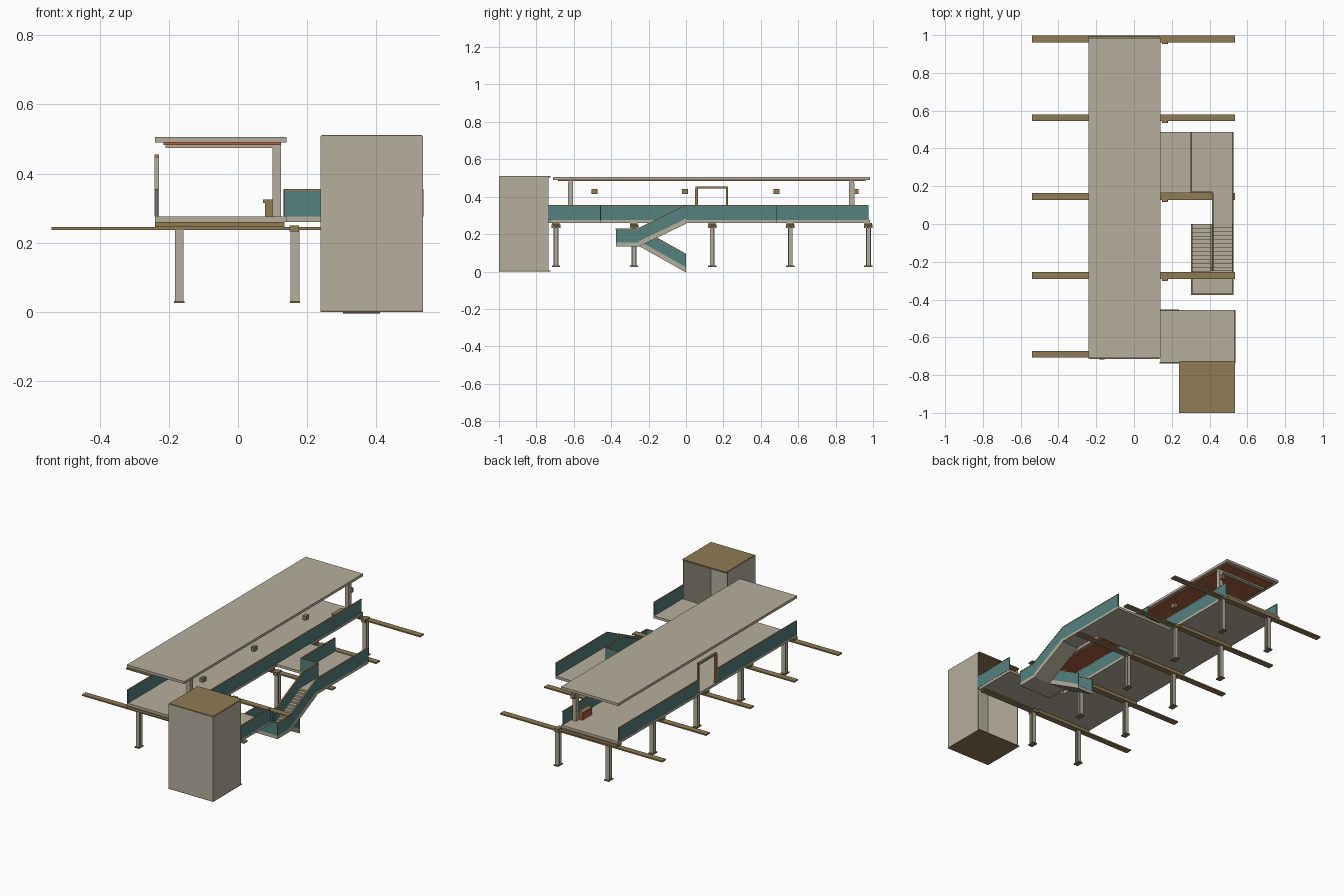
import bpy, bmesh
from mathutils import Vector

if "Cube" in bpy.data.objects:
    bpy.data.objects.remove(bpy.data.objects["Cube"])


def material(name, r, g, b):
    m = bpy.data.materials.new(name)
    m.use_nodes = True
    m.diffuse_color = (r, g, b, 1)
    m.node_tree.nodes["Principled BSDF"].inputs["Base Color"].default_value = (r, g, b, 1)
    return m


BEIGE = material("beige concrete", 0.47, 0.43, 0.34)
BROWN = material("brown timber", 0.28, 0.20, 0.09)
TEAL = material("teal glass", 0.09, 0.22, 0.205)
ORANGE = material("orange panel", 0.42, 0.115, 0.05)


def finish(name, bm, mat):
    bmesh.ops.recalc_face_normals(bm, faces=bm.faces)
    mesh = bpy.data.meshes.new(name)
    bm.to_mesh(mesh)
    bm.free()
    mesh.materials.append(mat)
    obj = bpy.data.objects.new(name, mesh)
    bpy.context.collection.objects.link(obj)
    return obj


def boxes(name, mat, *spans):
    """Join boxes, each given as (x0, x1), (y0, y1), (z0, z1)."""
    bm = bmesh.new()
    for span in spans:
        lo, hi = (Vector(c) for c in zip(*span))
        made = bmesh.ops.create_cube(bm, size=1)["verts"]
        bmesh.ops.scale(bm, vec=hi - lo, verts=made)
        bmesh.ops.translate(bm, vec=(lo + hi) / 2, verts=made)
    return finish(name, bm, mat)


def extrude_x(name, mat, outline, x0, x1):
    """Extrude a (y, z) outline from x0 to x1."""
    bm = bmesh.new()
    face = bm.faces.new([bm.verts.new((x0, y, z)) for y, z in outline])
    ext = bmesh.ops.extrude_face_region(bm, geom=[face])["geom"]
    verts = [v for v in ext if isinstance(v, bmesh.types.BMVert)]
    bmesh.ops.translate(bm, vec=(x1 - x0, 0, 0), verts=verts)
    return finish(name, bm, mat)


def around(c, half):
    return (c - half, c + half)


T = 0.003   # half thickness of a railing
H = 0.075   # railing height
FLOOR = 0.275


def rail_y(name, x, y0, y1, z0=FLOOR, z1=None, h=H):
    """Railing running along y, sloped when the end heights differ."""
    z1 = z0 if z1 is None else z1
    cap = 0.005
    extrude_x(name + "_panel", TEAL,
              [(y0, z0), (y1, z1), (y1, z1 + h), (y0, z0 + h)], x - T, x + T)
    extrude_x(name + "_cap", BROWN,
              [(y0, z0 + h), (y1, z1 + h), (y1, z1 + h + cap), (y0, z0 + h + cap)],
              x - T - 0.001, x + T + 0.001)


def rail_x(name, y, x0, x1, z=FLOOR, h=H):
    boxes(name + "_panel", TEAL, ((x0, x1), around(y, T), (z, z + h)))
    boxes(name + "_cap", BROWN, ((x0, x1), around(y, T + 0.001), (z + h, z + h + 0.005)))


# Support bents: long beam, cross beam and two columns each
for i in range(5):
    y = -0.69 + i * 0.4175
    boxes(f"long_beam_{i}", BROWN, ((-0.54, 0.535), around(y, 0.018), (0.237, 0.245)))
    boxes(f"cross_beam_{i}", BROWN, ((-0.24, 0.135), around(y - 0.006, 0.02), (0.245, 0.26)))
    for side, x in (("right", -0.17), ("left", 0.165)):
        cy = y - 0.005
        boxes(f"column_{side}_{i}", BEIGE,
              (around(x, 0.0125), (cy - 0.013, cy - 0.008), (0.03, 0.237)),
              (around(x, 0.0125), (cy + 0.008, cy + 0.013), (0.03, 0.237)),
              (around(x, 0.003), around(cy, 0.008), (0.03, 0.237)))
        boxes(f"column_base_{side}_{i}", BROWN,
              (around(x, 0.015), around(cy, 0.022), (0.025, 0.031)))
    boxes(f"column_cap_{i}", BROWN, (around(0.163, 0.014), around(y - 0.005, 0.023), (0.232, 0.25)))

# Main deck and its side railings, broken on one side by the doorway
boxes("main_deck", BEIGE, ((-0.24, 0.14), (-0.71, 0.985), (0.26, FLOOR)))
rail_y("left_railing", 0.135, -0.71, 0.975)
rail_y("right_railing_front", -0.236, -0.71, 0.05)
rail_y("right_railing_back", -0.236, 0.225, 0.975)

# Doorway
boxes("door_frame", BROWN,
      ((-0.241, -0.229), (0.05, 0.06), (FLOOR, 0.455)),
      ((-0.241, -0.229), (0.215, 0.225), (FLOOR, 0.455)),
      ((-0.241, -0.229), (0.06, 0.215), (0.443, 0.455)))
boxes("door_jamb_plate", BEIGE, ((-0.241, -0.229), (0.047, 0.05), (FLOOR, 0.445)))
boxes("door_lining", ORANGE, ((-0.239, -0.231), (0.06, 0.063), (FLOOR, 0.443)))

# Roof with soffit, cross beams and posts
boxes("roof", BEIGE, ((-0.24, 0.14), (-0.71, 0.985), (0.49, 0.505)))
boxes("roof_soffit", ORANGE, ((-0.215, 0.125), (-0.685, 0.96), (0.483, 0.49)))
for name, y in (("front", -0.617), ("back", 0.886)):
    boxes(f"roof_beam_{name}", BEIGE, ((-0.21, 0.125), around(y, 0.012), (0.474, 0.483)))
    boxes(f"roof_post_{name}", BEIGE, ((0.1, 0.124), around(y, 0.014), (FLOOR, 0.474)))

# Hanging lamps
for i, y in enumerate((-0.49, -0.005, 0.485, 0.905)):
    boxes(f"lamp_{i}", BROWN, ((0.1, 0.122), around(y, 0.016), (0.415, 0.44)))

# Small bench box on the deck
boxes("bench_box", ORANGE, ((0.078, 0.1), (0.785, 0.87), (FLOOR, 0.315)))
boxes("bench_lid", BROWN, ((0.073, 0.102), (0.782, 0.873), (0.315, 0.325)))
boxes("bench_front", BROWN, ((0.078, 0.1), (0.781, 0.785), (FLOOR, 0.315)))

# Lift shaft, open at its back
boxes("lift_walls", BEIGE,
      ((0.238, 0.242), (-1.0, -0.735), (0.004, 0.508)),
      ((0.531, 0.535), (-1.0, -0.735), (0.004, 0.508)),
      ((0.242, 0.531), (-1.0, -0.996), (0.004, 0.508)))
boxes("lift_floor", BROWN, ((0.238, 0.535), (-1.0, -0.725), (0.0, 0.005)))
boxes("lift_roof", BROWN, ((0.241, 0.532), (-0.997, -0.725), (0.503, 0.511)))

# Bridge from the deck to the lift
boxes("lift_bridge", BEIGE, ((0.14, 0.24), (-0.735, -0.455), (0.26, FLOOR)),
      ((0.24, 0.535), (-0.725, -0.455), (0.26, FLOOR)))
rail_y("lift_bridge_side", 0.533, -0.738, -0.458)
rail_x("lift_bridge_front", -0.735, 0.135, 0.238)
rail_x("lift_bridge_back", -0.457, 0.14, 0.238)

# Bridge from the deck to the stairs
boxes("stair_bridge", BEIGE, ((0.14, 0.525), (0.165, 0.487), (0.26, FLOOR)),
      ((0.415, 0.525), (0.0, 0.165), (0.26, FLOOR)))
rail_y("stair_bridge_inner", 0.302, 0.165, 0.487)
rail_y("stair_bridge_outer", 0.522, 0.0, 0.487)
rail_y("stair_walk_inner", 0.417, 0.0, 0.165)
rail_x("stair_bridge_front", 0.168, 0.302, 0.415)


# Stair flights between y = 0 and the landing
def flight(name, x0, x1, y0, z0, y1, z1, steps=12):
    dy, dz = (y1 - y0) / steps, (z1 - z0) / steps
    outline = [(y0, z0)]
    for i in range(steps):
        outline += [(y0 + i * dy, z0 + (i + 1) * dz), (y0 + (i + 1) * dy, z0 + (i + 1) * dz)]
    outline += [(y1, z1 - 0.02), (y0, max(z0 - 0.02, 0.0))]
    extrude_x(name, BEIGE, outline, x0, x1)
    for side, x in (("inner", x0 + T), ("outer", x1 - T)):
        extrude_x(f"{name}_stringer_{side}", BEIGE,
                  [(y0, max(z0 - 0.018, 0.0)), (y1, z1 - 0.018), (y1, z1 + 0.008), (y0, z0 + 0.008)],
                  x - T, x + T)
        rail_y(f"{name}_{side}", x, y0, y1, z0 + 0.008, z1 + 0.008, h=0.067)


LAND = 0.155
flight("upper_flight", 0.415, 0.525, -0.25, LAND, 0.0, FLOOR)
flight("lower_flight", 0.303, 0.411, -0.25, LAND, 0.0, 0.015)

# Landing
boxes("landing", BEIGE, ((0.303, 0.525), (-0.375, -0.25), (0.135, LAND)))
rail_y("landing_left", 0.522, -0.375, -0.25, LAND, h=0.07)
rail_y("landing_right", 0.306, -0.375, -0.25, LAND, h=0.07)
rail_x("landing_front", -0.372, 0.309, 0.519, LAND, h=0.07)
